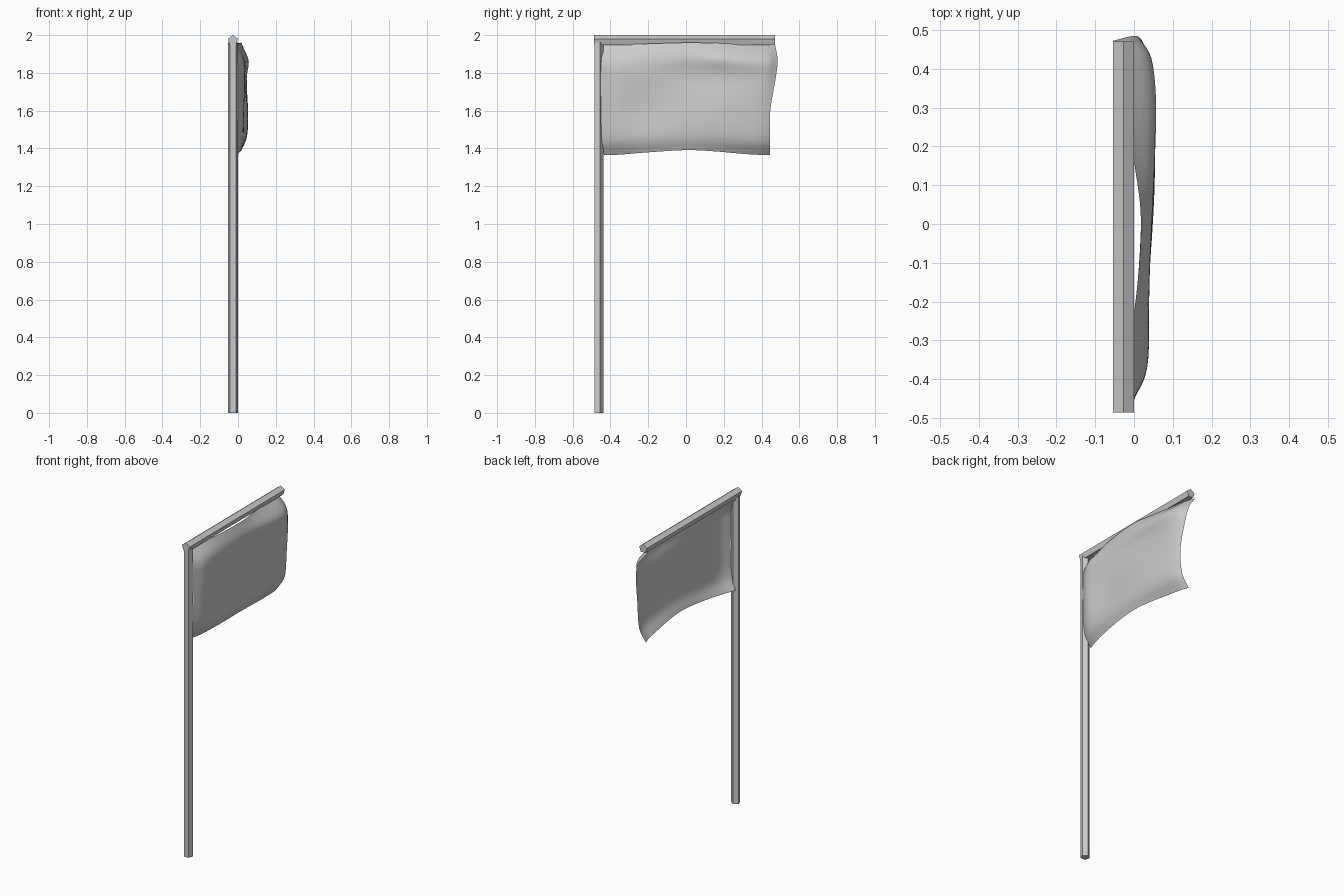
import bpy, bmesh, math
from mathutils import Vector

if "Cube" in bpy.data.objects:
    bpy.data.objects.remove(bpy.data.objects["Cube"])


def five_sided_bar(name, start, end, apex, r):
    """Pentagonal prism from start to end with one corner pointing along apex."""
    start, end, apex = Vector(start), Vector(end), Vector(apex)
    side = (end - start).normalized().cross(apex)
    bm = bmesh.new()
    rings = []
    for c in (start, end):
        rings.append([bm.verts.new(c + r * (math.cos(a) * apex + math.sin(a) * side))
                      for a in (math.tau * i / 5 for i in range(5))])
    for i in range(5):
        j = (i + 1) % 5
        bm.faces.new((rings[0][i], rings[0][j], rings[1][j], rings[1][i]))
    bm.faces.new(rings[0][::-1])
    bm.faces.new(rings[1])
    bmesh.ops.recalc_face_normals(bm, faces=bm.faces)
    return finish(name, bm)


def finish(name, bm):
    me = bpy.data.meshes.new(name)
    bm.to_mesh(me)
    bm.free()
    ob = bpy.data.objects.new(name, me)
    bpy.context.collection.objects.link(ob)
    return ob


def smooth_line(pts, steps):
    """Catmull-Rom curve through the given points."""
    p = [2 * pts[0] - pts[1]] + pts + [2 * pts[-1] - pts[-2]]
    out = []
    for i in range(1, len(p) - 2):
        a, b, c, d = p[i - 1:i + 3]
        for k in range(steps):
            t = k / steps
            out.append(0.5 * (2 * b + (c - a) * t + (2 * a - 5 * b + 4 * c - d) * t * t
                              + (3 * b - a - 3 * c + d) * t ** 3))
    return out + [pts[-1]]


# upright pole and crossbar
five_sided_bar("pole", (-0.026, -0.463, 0), (-0.026, -0.463, 1.96), (0, 1, 0), 0.0275)
five_sided_bar("crossbar", (-0.027, -0.486, 1.9715), (-0.027, 0.47, 1.9715), (0, 0, 1), 0.0285)

# billowing flag: depth at each column, rows from top to bottom
columns = [0, 0.09, 0.27, 0.49, 0.66, 0.83, 0.94, 1]
rows = [  # height fraction, left y, right y, depths
    (1.00, -0.436, 0.472, (-0.045, -0.025, 0.005, 0.018, 0.000, -0.020, -0.035, -0.055)),
    (0.86, -0.448, 0.485, (-0.005, 0.028, 0.036, 0.046, 0.053, 0.053, 0.038, 0.000)),
    (0.69, -0.452, 0.474, (0.000, 0.034, 0.037, 0.036, 0.038, 0.046, 0.042, 0.020)),
    (0.40, -0.450, 0.446, (0.000, 0.030, 0.028, 0.046, 0.053, 0.051, 0.044, 0.030)),
    (0.14, -0.446, 0.446, (-0.010, 0.020, 0.034, 0.045, 0.048, 0.043, 0.034, 0.018)),
    (0.00, -0.434, 0.446, (-0.045, -0.020, 0.005, 0.018, 0.014, 0.000, -0.012, -0.030)),
]
lines = []
for v, y0, y1, depths in rows:
    pts = []
    for u, x in zip(columns, depths):
        bump = math.sin(math.pi * u) ** 2
        low, high = 1.365 + 0.026 * bump, 1.948 + 0.012 * bump
        pts.append(Vector((x, y0 + (y1 - y0) * u, low + (high - low) * v)))
    lines.append(smooth_line(pts, 5))

bm = bmesh.new()
grid = [[bm.verts.new(p) for p in smooth_line(list(col), 5)] for col in zip(*lines)]
for a, b in zip(grid, grid[1:]):
    for i in range(len(a) - 1):
        bm.faces.new((a[i], a[i + 1], b[i + 1], b[i])).smooth = True
finish("flag", bm)
